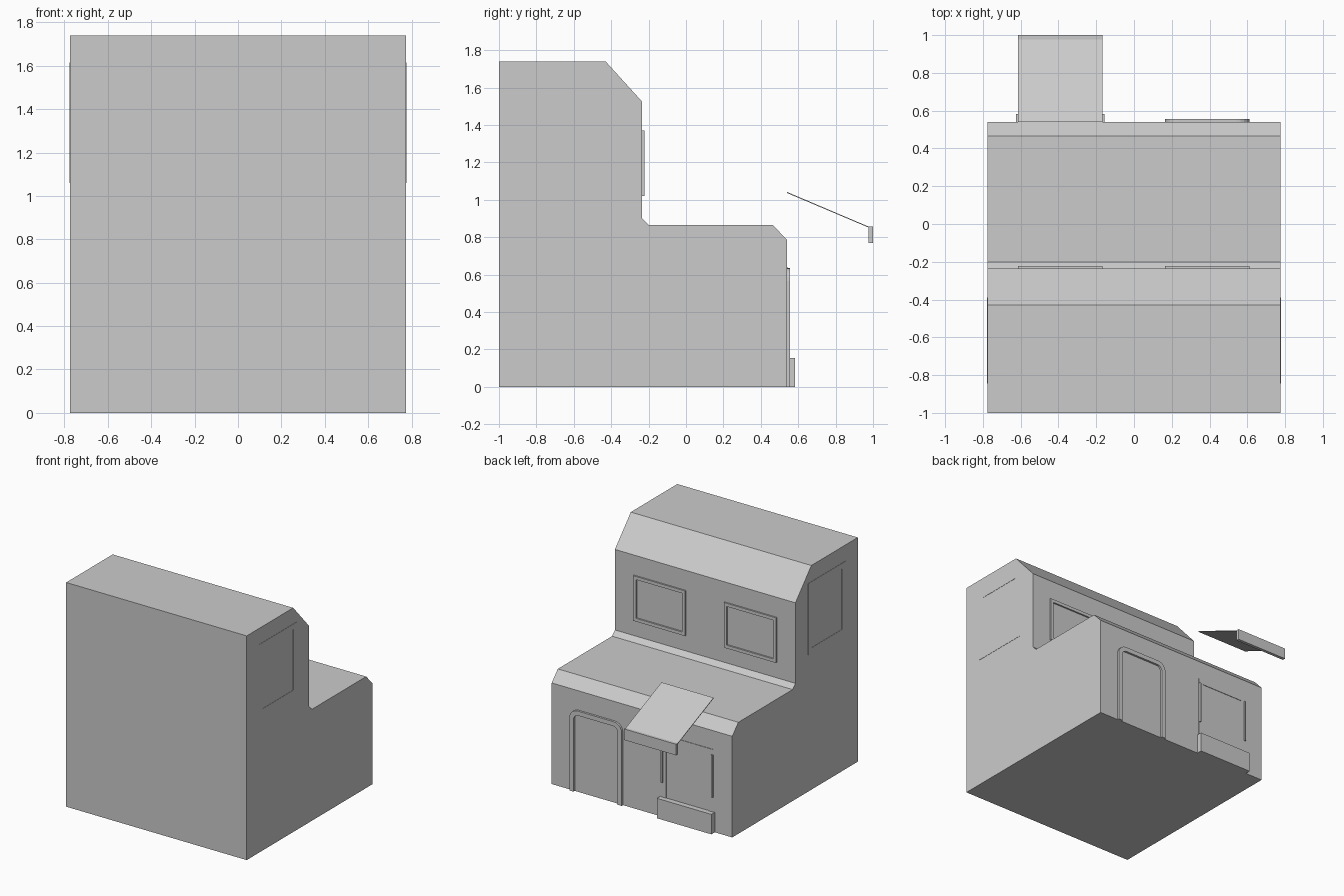
import bpy, bmesh, math
from mathutils import Vector

if "Cube" in bpy.data.objects:
    bpy.data.objects.remove(bpy.data.objects["Cube"])

grey = bpy.data.materials.new("plain_grey")
grey.diffuse_color = (0.6, 0.6, 0.6, 1)
grey.use_nodes = True
grey.node_tree.nodes["Principled BSDF"].inputs["Base Color"].default_value = grey.diffuse_color


def finish(name, bm):
    bmesh.ops.recalc_face_normals(bm, faces=bm.faces)
    me = bpy.data.meshes.new(name)
    bm.to_mesh(me)
    bm.free()
    me.materials.append(grey)
    ob = bpy.data.objects.new(name, me)
    bpy.context.collection.objects.link(ob)
    return ob


def extrude(bm, offset):
    geo = bmesh.ops.extrude_face_region(bm, geom=bm.faces[:])["geom"]
    verts = [g for g in geo if isinstance(g, bmesh.types.BMVert)]
    bmesh.ops.translate(bm, verts=verts, vec=Vector(offset))


def prism(name, profile, x0, x1):
    """Side profile of (y, z) points swept along x."""
    bm = bmesh.new()
    bm.faces.new([bm.verts.new((x0, y, z)) for y, z in profile])
    extrude(bm, (x1 - x0, 0, 0))
    return finish(name, bm)


def box(name, x0, x1, y0, y1, z0, z1):
    return prism(name, [(y0, z0), (y1, z0), (y1, z1), (y0, z1)], x0, x1)


def frame(name, outer, inner, place, offset, closed=True):
    """Border between two matching 2D outlines, placed on a wall and thickened."""
    bm = bmesh.new()
    a = [bm.verts.new(place(*p)) for p in outer]
    b = [bm.verts.new(place(*p)) for p in inner]
    n = len(a)
    for i in range(n if closed else n - 1):
        j = (i + 1) % n
        bm.faces.new((a[i], a[j], b[j], b[i]))
    extrude(bm, offset)
    return finish(name, bm)


def rect(u0, u1, v0, v1, inset=0.0):
    u0, u1, v0, v1 = u0 + inset, u1 - inset, v0 + inset, v1 - inset
    return [(u0, v0), (u1, v0), (u1, v1), (u0, v1)]


def arch(u0, u1, top, radius, steps=5):
    """Doorway outline with rounded top corners, open at the floor."""
    pts = [(u0, 0)]
    for cx, start in ((u0 + radius, math.pi), (u1 - radius, math.pi / 2)):
        for i in range(steps + 1):
            t = start - i / steps * math.pi / 2
            pts.append((cx + radius * math.cos(t), top - radius + radius * math.sin(t)))
    return pts + [(u1, 0)]


# Stepped building with chamfered edges
prism("building", [(-1, 0), (0.54, 0), (0.54, 0.785), (0.465, 0.865), (-0.2, 0.865),
                   (-0.235, 0.9), (-0.235, 1.525), (-0.43, 1.74), (-1, 1.74)],
      -0.775, 0.775)

# Upper storey windows
for name, x0 in (("left", -0.615), ("right", 0.165)):
    w = (x0, x0 + 0.447, 1.02, 1.37)
    frame("upper_window_frame_" + name, rect(*w), rect(*w, 0.025),
          lambda u, v: (u, -0.237, v), (0, 0.014, 0))

# Nearly flush side windows
for name, s in (("left", -1), ("right", 1)):
    w = (-0.845, -0.39, 1.06, 1.615)
    frame("side_window_frame_" + name, rect(*w), rect(*w, 0.042),
          lambda u, v: (s * 0.774, u, v), (s * 0.003, 0, 0))

# Rounded door frame
frame("door_frame", arch(0.163, 0.612, 0.635, 0.07), arch(0.198, 0.577, 0.6, 0.04),
      lambda u, v: (u, 0.538, v), (0, 0.018, 0), closed=False)

# Shop window with side bars and a low sill box
w = (-0.615, -0.17, 0.1, 0.64)
frame("shop_window_frame", rect(*w), rect(*w, 0.04),
      lambda u, v: (u, 0.538, v), (0, 0.006, 0))
for name, x in (("left", -0.615), ("right", -0.183)):
    box("shop_window_bar_" + name, x, x + 0.013, 0.538, 0.555, 0.27, 0.6)
box("shop_sill", -0.625, -0.157, 0.538, 0.582, 0, 0.155)

# Sloping awning with front valance
prism("awning", [(0.54, 1.036), (0.975, 0.852), (0.985, 0.853), (0.54, 1.042)], -0.615, -0.168)
box("awning_valance", -0.615, -0.168, 0.976, 1.0, 0.77, 0.856)
